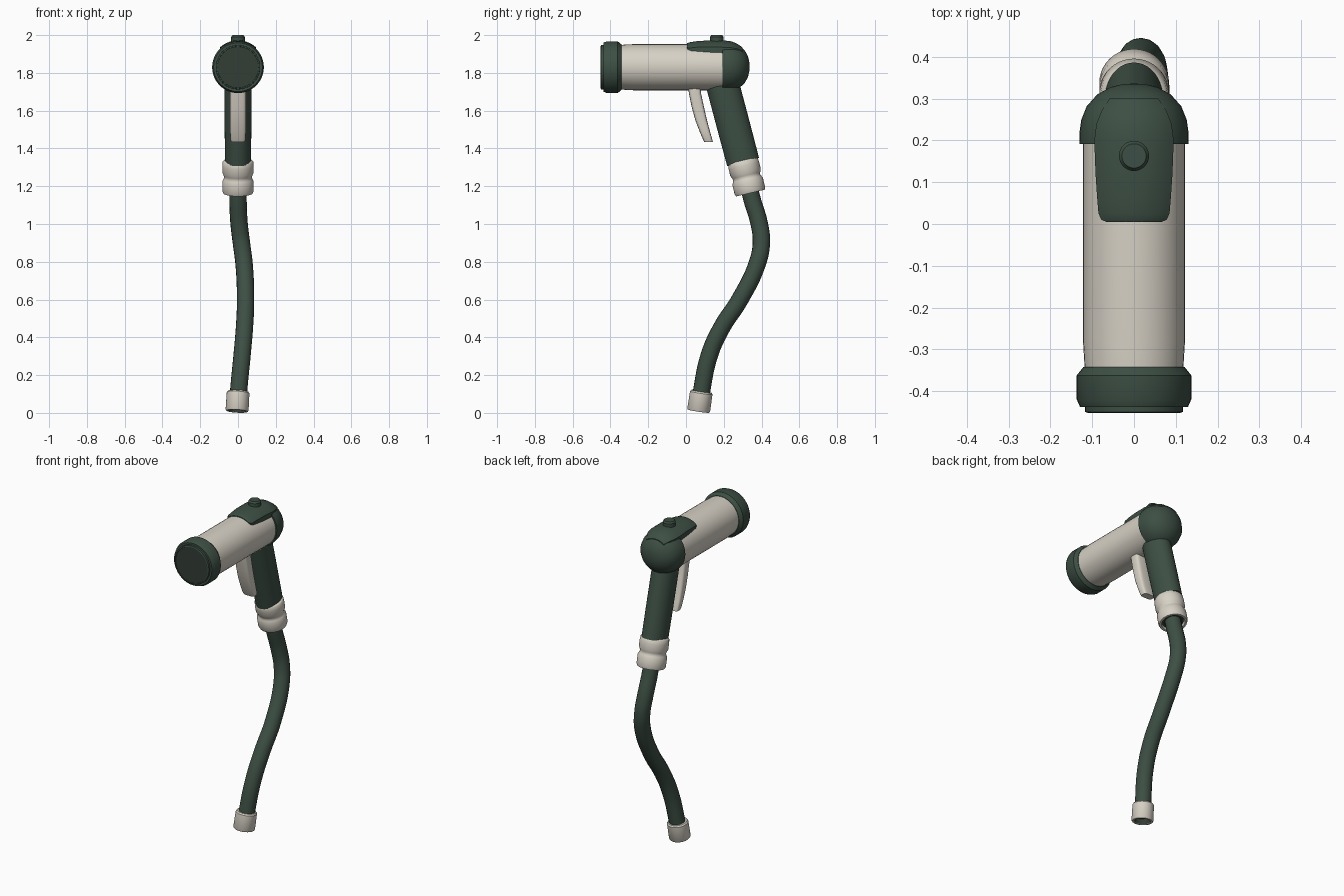
import bpy, bmesh, math
from mathutils import Vector, Matrix

if "Cube" in bpy.data.objects:
    bpy.data.objects.remove(bpy.data.objects["Cube"])


def material(name, rgb):
    m = bpy.data.materials.new(name)
    m.diffuse_color = (*rgb, 1)
    m.use_nodes = True
    m.node_tree.nodes["Principled BSDF"].inputs["Base Color"].default_value = m.diffuse_color
    return m


GREEN = material("dark green", (0.046, 0.078, 0.058))
FACE = material("deep green", (0.032, 0.048, 0.036))
CREAM = material("warm white", (0.68, 0.64, 0.56))


def finish(name, bm, mat, angle=35):
    bmesh.ops.recalc_face_normals(bm, faces=bm.faces)
    me = bpy.data.meshes.new(name)
    bm.to_mesh(me)
    bm.free()
    ob = bpy.data.objects.new(name, me)
    bpy.context.collection.objects.link(ob)
    me.materials.append(mat)
    smooth(ob, angle)
    return ob


def smooth(ob, angle=35):
    bpy.ops.object.select_all(action='DESELECT')
    ob.select_set(True)
    bpy.context.view_layer.objects.active = ob
    bpy.ops.object.shade_smooth_by_angle(angle=math.radians(angle))


def lathe(name, profile, origin, axis, mat, sx=1.0, seg=40, angle=35):
    """Revolve (radius, height) points around an axis; sx squashes it in x."""
    z = Vector(axis).normalized()
    x = (Vector((1, 0, 0)) - z * z.x).normalized()
    if abs(z.x) > 0.99:
        x = Vector((0, 1, 0))
    y = z.cross(x)
    o = Vector(origin)
    bm = bmesh.new()
    rings = []
    for r, h in profile:
        if r == 0:
            rings.append([bm.verts.new(o + z * h)])
        else:
            rings.append([bm.verts.new(o + z * h + x * (r * sx * math.cos(a)) + y * (r * math.sin(a)))
                          for a in (2 * math.pi * i / seg for i in range(seg))])
    for a, b in zip(rings, rings[1:]):
        for i in range(seg):
            j = (i + 1) % seg
            q = [a[i % len(a)], a[j % len(a)], b[j % len(b)], b[i % len(b)]]
            bm.faces.new(list(dict.fromkeys(q)))
    return finish(name, bm, mat, angle)


ZC = 1.83           # barrel axis height
BACK = (0, 1, 0)

# Barrel, nozzle ring, nozzle face and rear dome
lathe("barrel", [(0, -0.40), (0.117, -0.40), (0.119, -0.33), (0.122, -0.28), (0.122, 0.22), (0, 0.22)],
      (0, 0, ZC), BACK, CREAM)
lathe("nozzle_ring", [(0.114, -0.42), (0.117, -0.438), (0.129, -0.438), (0.137, -0.42), (0.137, -0.362),
                      (0.121, -0.342), (0, -0.342)], (0, 0, ZC), BACK, GREEN)
lathe("nozzle_rim", [(0.108, -0.44), (0.110, -0.452), (0.117, -0.450), (0.118, -0.42)],
      (0, 0, ZC), BACK, GREEN)
lathe("nozzle_face", [(0, -0.449), (0.109, -0.449), (0.109, -0.42), (0, -0.42)], (0, 0, ZC), BACK, FACE)
lathe("rear_dome", [(0, 0.192), (0.130, 0.192), (0.131, 0.215), (0.126, 0.25), (0.113, 0.282),
                    (0.088, 0.310), (0.055, 0.328), (0.025, 0.335), (0, 0.336)], (0, 0, ZC + 0.003), BACK, GREEN)

# Saddle plate curved over the top of the barrel: rows of (y, half width, radius)
rows = [(0.005, 0.066, 0.126), (0.01, 0.078, 0.129), (0.025, 0.085, 0.133), (0.06, 0.088, 0.138),
        (0.12, 0.092, 0.142), (0.20, 0.095, 0.142), (0.24, 0.090, 0.137), (0.27, 0.078, 0.125), (0.30, 0.058, 0.104)]
bm = bmesh.new()
n = 16
top, low = [], []
for y, w, r in rows:
    t = [(-w + 2 * w * i / n) for i in range(n + 1)]
    top.append([bm.verts.new((x, y, ZC + math.sqrt(r * r - x * x))) for x in t])
    low.append([bm.verts.new((x, y, ZC + math.sqrt(r * r - x * x) - 0.03)) for x in t])
for k in range(len(rows) - 1):
    for g in (top, low):
        for i in range(n):
            bm.faces.new((g[k][i], g[k][i + 1], g[k + 1][i + 1], g[k + 1][i]))
    for i in (0, n):
        bm.faces.new((top[k][i], top[k + 1][i], low[k + 1][i], low[k][i]))
for k in (0, -1):
    for i in range(n):
        bm.faces.new((top[k][i], top[k][i + 1], low[k][i + 1], low[k][i]))
finish("saddle_plate", bm, GREEN)

# Button on the saddle
lathe("button", [(0, 1.94), (0.036, 1.94), (0.036, 1.990), (0.029, 2.0), (0, 2.0)],
      (0, 0.163, 0), (0, 0, 1), GREEN, angle=25)

# Handle (oval), leaning back
down = Vector((0, 0.098, -0.37)).normalized()
lathe("handle", [(0, -0.05), (0.088, -0.05), (0.088, 0.2), (0.087, 0.39), (0, 0.39)],
      (0, 0.2025, 1.705), down, GREEN, sx=0.8)

# Two-bulge collar with a recessed underside
lathe("collar", [(0, 0), (0.074, 0), (0.081, 0.008), (0.083, 0.03), (0.083, 0.065), (0.076, 0.082),
                 (0.073, 0.092), (0.077, 0.102), (0.083, 0.115), (0.083, 0.165), (0.078, 0.178),
                 (0.066, 0.178), (0.062, 0.16), (0, 0.16)], (0, 0.300, 1.337), (0, 0.23, -0.97), CREAM, angle=50)
lathe("collar_bore", [(0, 0.15), (0.061, 0.15), (0.061, 0.164), (0, 0.164)],
      (0, 0.300, 1.337), (0, 0.23, -0.97), FACE)

# Trigger: curved bar lofted from rounded sections (z, front y, back y, half width)
bm = bmesh.new()
prev = None
for z, y0, y1, w in [(1.75, 0.005, 0.075, 0.043), (1.69, 0.016, 0.080, 0.043), (1.62, 0.030, 0.095, 0.043),
                     (1.55, 0.049, 0.111, 0.043), (1.49, 0.072, 0.127, 0.042), (1.445, 0.091, 0.140, 0.040),
                     (1.434, 0.097, 0.142, 0.036)]:
    ring = []
    for i in range(24):
        a = 2 * math.pi * i / 24
        c, s = math.cos(a), math.sin(a)
        x = math.copysign(abs(c) ** 0.5, c) * w
        y = (y0 + y1) / 2 + math.copysign(abs(s) ** 0.5, s) * (y1 - y0) / 2
        ring.append(bm.verts.new((x, y, z)))
    if prev:
        for i in range(24):
            bm.faces.new((prev[i], prev[i - 1], ring[i - 1], ring[i]))
    else:
        bm.faces.new(ring)
    prev = ring
bm.faces.new(prev)
finish("trigger", bm, CREAM, 40)

# Hose swept along a smooth path
path = [(0, 0.325, 1.23), (0, 0.350, 1.13), (0.006, 0.388, 1.0), (0.018, 0.399, 0.90), (0.032, 0.377, 0.79),
        (0.040, 0.285, 0.60), (0.034, 0.188, 0.45), (0.022, 0.125, 0.31), (0.003, 0.082, 0.11), (0, 0.075, 0.06)]
cu = bpy.data.curves.new("hose", 'CURVE')
cu.dimensions = '3D'
cu.bevel_depth = 0.046
cu.bevel_resolution = 6
cu.resolution_u = 8
cu.use_fill_caps = True
sp = cu.splines.new('BEZIER')
sp.bezier_points.add(len(path) - 1)
for p, co in zip(sp.bezier_points, path):
    p.co = co
    p.handle_left_type = p.handle_right_type = 'AUTO'
hose = bpy.data.objects.new("hose", cu)
bpy.context.collection.objects.link(hose)
cu.materials.append(GREEN)
bpy.ops.object.select_all(action='DESELECT')
hose.select_set(True)
bpy.context.view_layer.objects.active = hose
bpy.ops.object.convert(target='MESH')
smooth(bpy.context.view_layer.objects.active)

# End fitting with a dark open bore
end, ax = (0.001, 0.082, 0.114), (-0.06, -0.15, -1)
lathe("end_fitting", [(0, 0), (0.054, 0), (0.060, 0.008), (0.061, 0.1), (0.057, 0.106), (0.046, 0.106),
                      (0.044, 0.07), (0, 0.07)], end, ax, CREAM)
lathe("end_bore", [(0.0445, 0.104), (0.043, 0.075), (0, 0.075)], end, ax, FACE)
